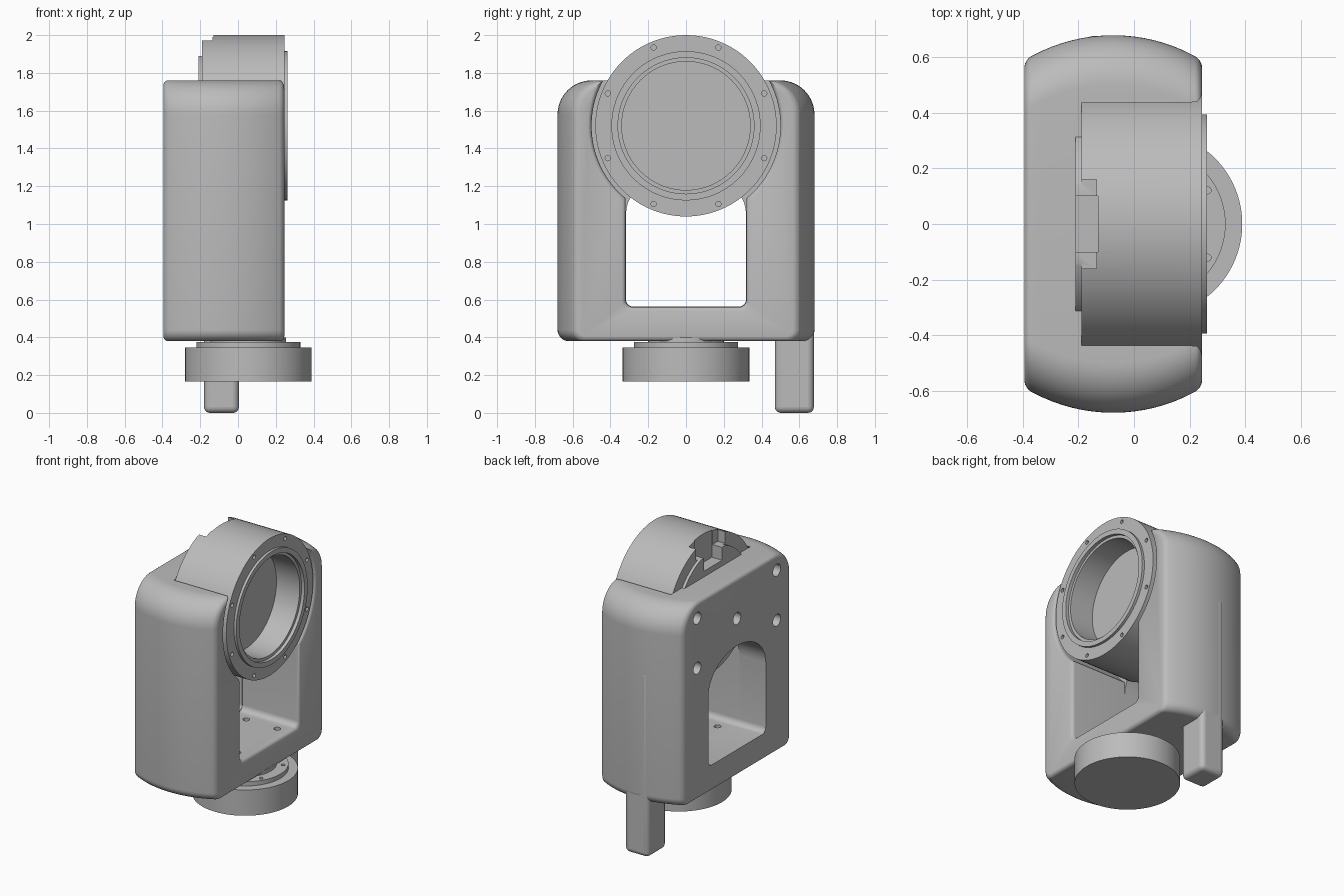
import bpy, bmesh
from math import sin, cos, acos, sqrt, pi, radians

cube = bpy.data.objects.get("Cube")
if cube:
    bpy.data.objects.remove(cube, do_unlink=True)

# One plain grey for the whole mount
grey = bpy.data.materials.new("plain_grey")
grey.use_nodes = True
COLOUR = (0.5, 0.5, 0.5, 1)
grey.diffuse_color = COLOUR
grey.node_tree.nodes["Principled BSDF"].inputs["Base Color"].default_value = COLOUR

AXLE_Z = 1.52       # height of the barrel axis
BASE_X = 0.055      # centre of the round base


def arc(u, v, r, start, end, n):
    """Points along an arc, angles in degrees."""
    angles = [radians(start + (end - start) * i / n) for i in range(n + 1)]
    return [(u + r * cos(a), v + r * sin(a)) for a in angles]


def circle(r, u=0, v=0, n=96):
    return arc(u, v, r, 0, 360, n)[:-1]


def rect(u0, u1, v0, v1):
    return [(u0, v0), (u1, v0), (u1, v1), (u0, v1)]


def loft(name, stacks, axis="X"):
    """Skin each stack of (distance, outline) rings and cap both ends."""
    bm = bmesh.new()
    for rings in stacks:
        loops = []
        for a, outline in rings:
            loops.append([bm.verts.new((a, u, v) if axis == "X" else (u, v, a))
                          for u, v in outline])
        n = len(loops[0])
        for low, high in zip(loops, loops[1:]):
            for i in range(n):
                j = (i + 1) % n
                bm.faces.new((low[i], low[j], high[j], high[i]))
        bm.faces.new(loops[0][::-1])
        bm.faces.new(loops[-1])
    bmesh.ops.recalc_face_normals(bm, faces=bm.faces)
    mesh = bpy.data.meshes.new(name)
    bm.to_mesh(mesh)
    bm.free()
    obj = bpy.data.objects.new(name, mesh)
    bpy.context.collection.objects.link(obj)
    mesh.materials.append(grey)
    return obj


def activate(obj):
    bpy.ops.object.select_all(action="DESELECT")
    obj.select_set(True)
    bpy.context.view_layer.objects.active = obj


def cut(target, stacks, axis="X"):
    """Subtract lofted stacks from the target."""
    cutter = loft("cutter", stacks, axis)
    cutter.hide_render = True
    activate(target)
    mod = target.modifiers.new("cut", "BOOLEAN")
    mod.operation = "DIFFERENCE"
    mod.solver = "EXACT"
    mod.object = cutter
    bpy.ops.object.modifier_apply(modifier=mod.name)
    bpy.data.objects.remove(cutter, do_unlink=True)


def drill(target, a0, a1, r, centres, axis="X"):
    cut(target, [[(a0, circle(r, u, v, 20)), (a1, circle(r, u, v, 20))]
                 for u, v in centres], axis)


def smooth(obj):
    activate(obj)
    bpy.ops.object.shade_smooth_by_angle(angle=radians(32))


# Fork body: rounded slices whose width swells in an arc from back to front
BACK, FRONT, MID, BULGE = -0.395, 0.245, -0.075, 0.614


def body_slice(x, d):
    h = sqrt(BULGE ** 2 - (x - MID) ** 2) - BULGE + 0.68 - d
    zb, zt, rb, rt = 0.38 + d, 1.76 - d, 0.06 - d, 0.18 - d
    side = (arc(h - rb, zb + rb, rb, -90, 0, 8)
            + arc(h - rt, zt - rt, rt, 0, 90, 14))
    return x, side + [(-y, z) for y, z in reversed(side)]


EDGE = 0.025
steps = [radians(15 * i) for i in range(7)]
stations = [(BACK + EDGE * (1 - cos(t)), EDGE * (1 - sin(t))) for t in steps]
span = FRONT - BACK - 2 * EDGE
stations += [(BACK + EDGE + span * i / 16, 0) for i in range(1, 16)]
stations += [(FRONT - EDGE * (1 - cos(t)), EDGE * (1 - sin(t))) for t in reversed(steps)]
body = loft("fork_body", [[body_slice(x, d) for x, d in stations]])


# Keyhole opening between the arms, flared at the front lip
def keyhole(e):
    w, zb, r, c = 0.32 + e, 0.56 - e, 0.5 + e, 0.04
    tilt = acos(w / r) * 180 / pi
    return (arc(-w + c, zb + c, c, 180, 270, 6) + arc(w - c, zb + c, c, -90, 0, 6)
            + arc(0, AXLE_Z, r, -tilt, 180 + tilt, 80))


opening = [(-0.19, keyhole(0))]
opening += [(FRONT - EDGE + (EDGE + 0.001) * sin(t), keyhole(EDGE * (1 - cos(t))))
            for t in steps]
opening.append((0.5, keyhole(EDGE)))
cut(body, [opening])

# Arched window through the back wall
w, zb, c = 0.318, 0.562, 0.04
window = (arc(-w + c, zb + c, c, 180, 270, 6) + arc(w - c, zb + c, c, -90, 0, 6)
          + [(w * cos(pi * i / 24), 1.05 + 0.24 * sin(pi * i / 24)) for i in range(25)])
cut(body, [[(-0.6, window), (-0.15, window)]])

# Bolt holes in the back wall and the fork floor
drill(body, -0.5, -0.27, 0.042,
      [(0, 1.48)] + [(y, z) for y in (-0.44, 0.44) for z in (1.3, 1.65)])
drill(body, 0.5, 0.65, 0.022,
      [(0.03 + x, y) for x in (-0.12, 0.12) for y in (-0.22, 0.22)], "Z")
smooth(body)

# Barrel: open cup with a front flange and a rear disc
barrel_profile = [(-0.21, 0.395), (-0.19, 0.395), (-0.19, 0.48), (0.245, 0.48),
                  (0.245, 0.395), (0.263, 0.395), (0.263, 0.36), (0.24, 0.36),
                  (0.24, 0.34), (0.06, 0.34)]
barrel = loft("barrel", [[(x, circle(r, 0, AXLE_Z)) for x, r in barrel_profile]])
cut(barrel, [[(x, rect(-0.16, 0.16, 1.89, 2.2)) for x in (-0.3, -0.135)]])
cut(barrel, [[(x, rect(-0.1, 0.1, 1.8, 2.2)) for x in (-0.3, -0.13)]])
drill(barrel, 0.2, 0.3, 0.014,
      [(0.448 * cos(radians(22.5 + 45 * i)), AXLE_Z + 0.448 * sin(radians(22.5 + 45 * i)))
       for i in range(8)])
smooth(barrel)

# Round base with a raised step and a hidden neck
base_profile = [(0.165, 0.335), (0.345, 0.335), (0.345, 0.275), (0.375, 0.275),
                (0.375, 0.2), (0.4, 0.2)]
base = loft("round_base", [[(z, circle(r, BASE_X)) for z, r in base_profile]], "Z")
drill(base, 0.35, 0.42, 0.013,
      [(BASE_X + 0.242 * cos(radians(30 + 60 * i)), 0.242 * sin(radians(30 + 60 * i)))
       for i in range(6)], "Z")
smooth(base)

# Side peg, running up flush into one arm
peg_outline = rect(-0.18, 0.005, 0.47, 0.677)
peg = loft("side_peg", [[(0, peg_outline), (1.3, peg_outline)]], "Z")
bevel = peg.modifiers.new("rounding", "BEVEL")
bevel.width = 0.032
bevel.segments = 5
smooth(peg)
